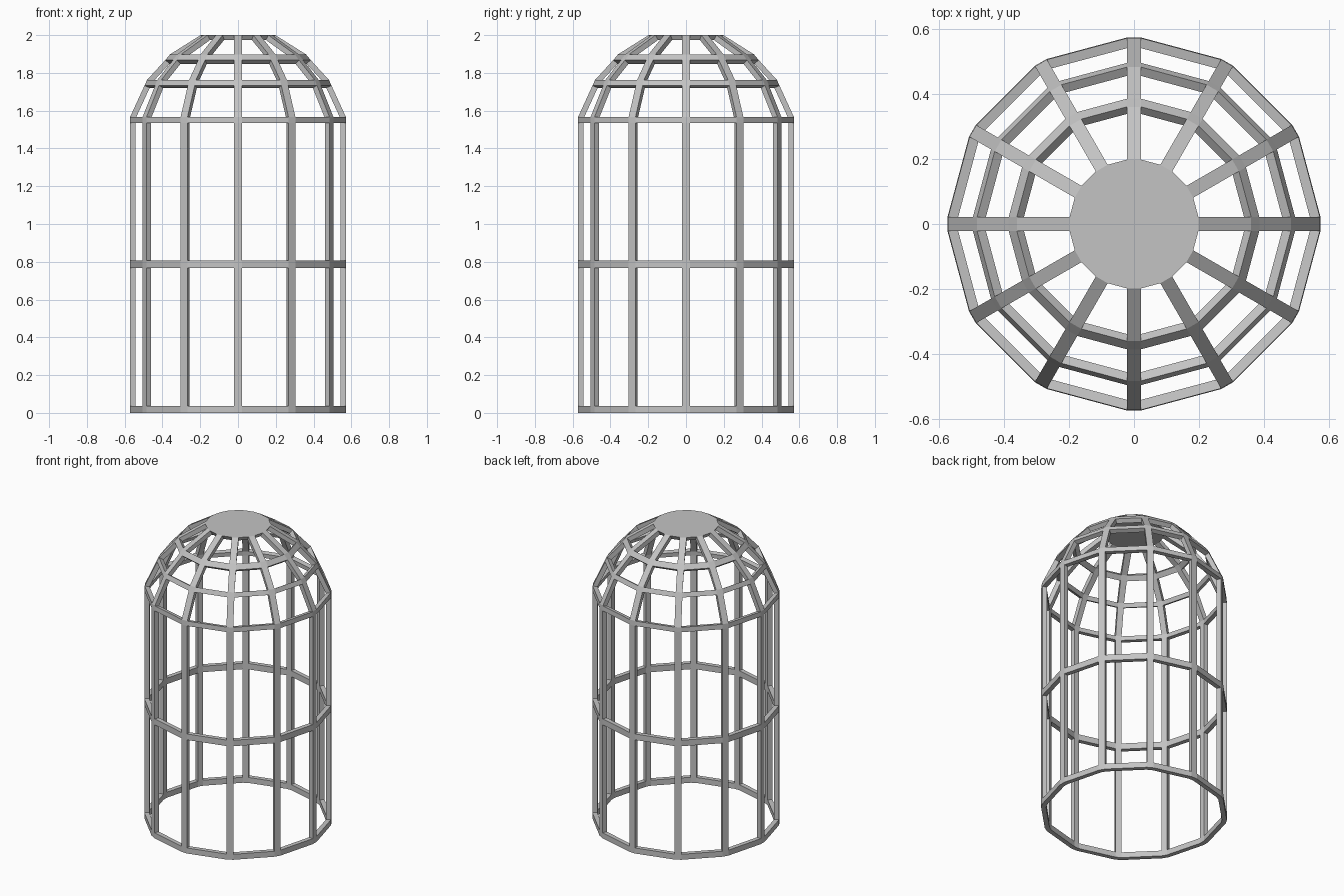
import bpy
import math

cube = bpy.data.objects.get("Cube")
if cube:
    bpy.data.objects.remove(cube, do_unlink=True)

SIDES = 12
HALF_BAR = 0.021
THICK = 0.03

grey = bpy.data.materials.new("light grey metal")
grey.use_nodes = True
colour = (0.55, 0.55, 0.55, 1)
grey.diffuse_color = colour
grey.node_tree.nodes["Principled BSDF"].inputs["Base Color"].default_value = colour

# Radius and height: each pair of rows bounds one hoop, the last row meets the cap
PROFILE = [
    (0.573, 0), (0.573, 0.037),
    (0.573, 0.766), (0.573, 0.806),
    (0.573, 1.535), (0.571, 1.567),
    (0.495, 1.733), (0.482, 1.762),
    (0.385, 1.868), (0.36, 1.898),
    (0.198, 2.0),
]


def ring(radius, z):
    """Two points per upright, so every upright has a flat outer face."""
    points = []
    for k in range(SIDES):
        a = 2 * math.pi * k / SIDES
        for side in (-HALF_BAR, HALF_BAR):
            points.append((radius * math.cos(a) - side * math.sin(a),
                           radius * math.sin(a) + side * math.cos(a), z))
    return points


def add_object(name, verts, faces):
    mesh = bpy.data.meshes.new(name)
    mesh.from_pydata(verts, [], faces)
    mesh.materials.append(grey)
    obj = bpy.data.objects.new(name, mesh)
    bpy.context.collection.objects.link(obj)
    return obj


# Cage frame: uprights and hoops, with the panes between them left open
n = 2 * SIDES
verts = [p for r, z in PROFILE for p in ring(r, z)]
faces = []
for i in range(len(PROFILE) - 1):
    for j in range(n):
        if i % 2 == 0 or j % 2 == 0:
            k = (j + 1) % n
            faces.append((i * n + j, i * n + k, (i + 1) * n + k, (i + 1) * n + j))
frame = add_object("cage_frame", verts, faces)
shell = frame.modifiers.new("bar thickness", "SOLIDIFY")
shell.thickness = THICK
shell.offset = -1
shell.use_even_offset = True

# Round cap closing the dome
top = ring(*PROFILE[-1])
bottom = [(x * 0.92, y * 0.92, z - 0.027) for x, y, z in top]
sides = [(n + j, n + (j + 1) % n, (j + 1) % n, j) for j in range(n)]
add_object("top_cap", top + bottom,
           sides + [tuple(range(n)), tuple(reversed(range(n, 2 * n)))])
